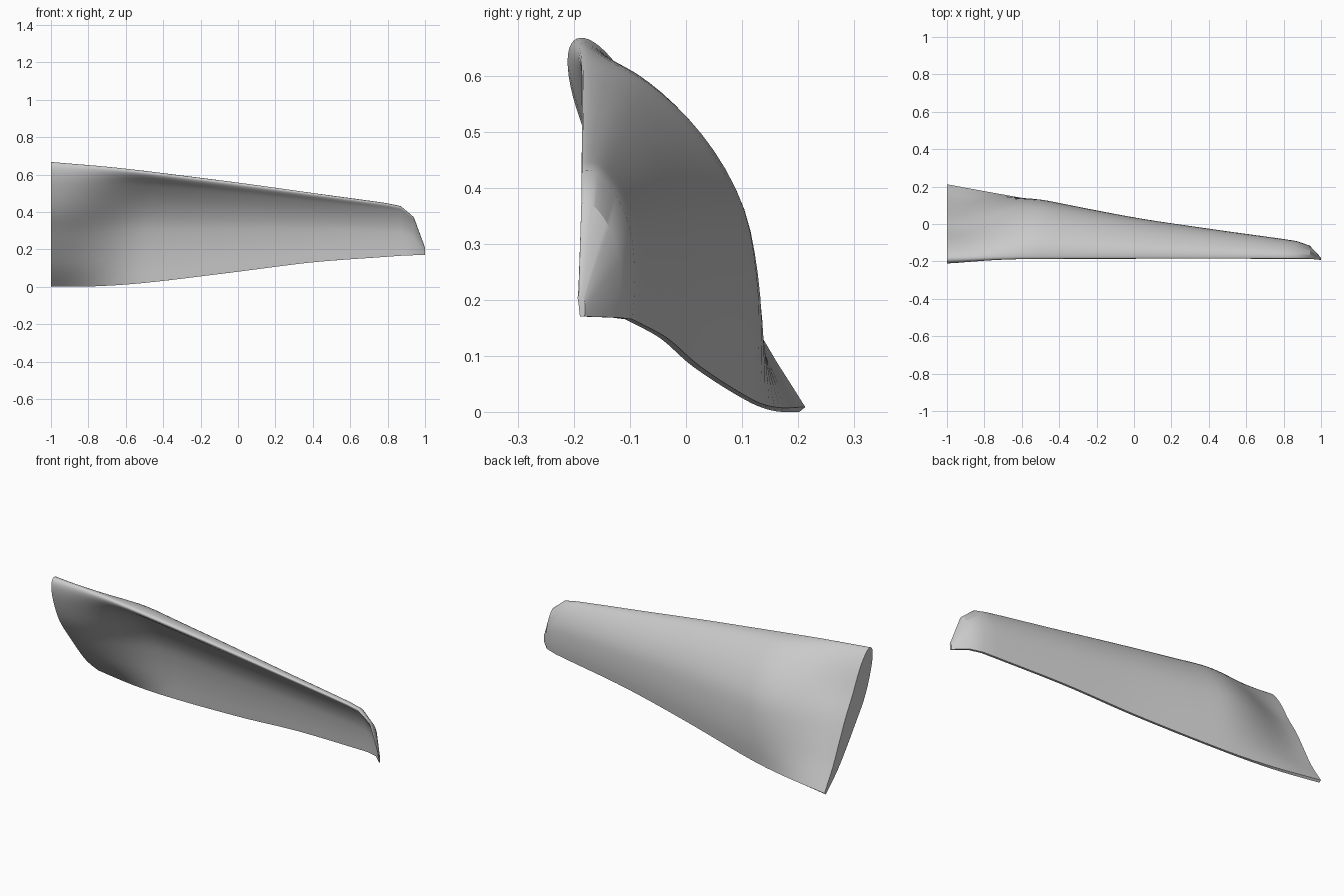
import bpy
import bmesh
import math
from mathutils import Vector

default_cube = bpy.data.objects.get("Cube")
if default_cube:
    bpy.data.objects.remove(default_cube, do_unlink=True)


def smooth_curve(keys, t):
    """Smoothly interpolate rows (position, values...) at position t."""
    def slope(i):
        a, b = keys[max(i - 1, 0)], keys[min(i + 1, len(keys) - 1)]
        return (Vector(b[1:]) - Vector(a[1:])) / (b[0] - a[0])

    i = 0
    while i < len(keys) - 2 and t > keys[i + 1][0]:
        i += 1
    start, end = keys[i], keys[i + 1]
    span = end[0] - start[0]
    k = (t - start[0]) / span
    p, q = Vector(start[1:]), Vector(end[1:])
    ease = k * k * (3 - 2 * k)
    return (p.lerp(q, ease)
            + slope(i) * span * k * (1 - k) ** 2
            - slope(i + 1) * span * k * k * (1 - k))


def indexed(points):
    last = len(points) - 1
    return [(i / last, *p) for i, p in enumerate(points)]


# Camber lines from nose to trailing edge, in unit width and height
root_camber = indexed([(0, 1), (.13, .83), (.27, .65), (.44, .49),
                       (.6, .33), (.78, .16), (1, 0)])
blade_camber = indexed([(0, 1), (.3, .93), (.63, .77), (.86, .58),
                        (.96, .38), (1, .18), (1, 0)])

# Stations: x, nose y, trailing y, nose z, trailing z, half thickness
stations = [
    (-1, -.195, .207, .665, .004, .058),
    (-.75, -.188, .16, .642, .005, .044),
    (-.5, -.186, .115, .612, .02, .032),
    (0, -.185, .02, .55, .08, .026),
    (.4, -.185, -.038, .496, .13, .02),
    (.8, -.185, -.092, .442, .16, .016),
    (.87, -.185, -.102, .428, .165, .014),
    (.94, -.186, -.125, .37, .168, .01),
    (1, -.191, -.185, .208, .17, .004),
]


def thickness(s):
    """Rounded nose, fullest near a third, thin tail."""
    return (2.969 * math.sqrt(s) - 1.26 * s - 3.516 * s ** 2
            + 2.843 * s ** 3 - 1.015 * s ** 4)


def section(x, steps=28):
    nose_y, tail_y, nose_z, tail_z, half = smooth_curve(stations, x)
    blend = min((x + 1) / .55, 1)
    blend = blend * blend * (3 - 2 * blend)

    def camber(s):
        p = smooth_curve(root_camber, s).lerp(smooth_curve(blade_camber, s), blend)
        return Vector((nose_y + (tail_y - nose_y) * p.x,
                       tail_z + (nose_z - tail_z) * p.y))

    back, front = [], []
    for i in range(steps + 1):
        s = 1 - math.cos(math.pi / 2 * i / steps)
        along = (camber(min(s + .01, 1)) - camber(max(s - .01, 0))).normalized()
        normal = Vector((-along.y, along.x))
        offset = normal * (half * thickness(s) + min(half, .006) * s)
        centre = camber(s)
        back.append(centre + offset)
        front.append(centre - offset)
    return [Vector((x, p.x, p.y)) for p in back + front[:0:-1]]


# Blade: smooth loft up to the shoulder, then a faceted tip
shoulder = .8
spans = 36
xs = [-1 + (shoulder + 1) * i / spans for i in range(spans)]
xs += [row[0] for row in stations if row[0] >= shoulder]

bm = bmesh.new()
rings = [[bm.verts.new(p) for p in section(x)] for x in xs]
for a, b in zip(rings, rings[1:]):
    for i in range(len(a)):
        j = (i + 1) % len(a)
        bm.faces.new((a[i], a[j], b[j], b[i]))
bm.faces.new(rings[0])
bm.faces.new(rings[-1])
bmesh.ops.recalc_face_normals(bm, faces=bm.faces)

# Rest the lowest point on the ground
lowest = min(v.co.z for v in bm.verts)
bmesh.ops.translate(bm, verts=bm.verts, vec=(0, 0, -lowest))

mesh = bpy.data.meshes.new("blade")
bm.to_mesh(mesh)
bm.free()
blade = bpy.data.objects.new("blade", mesh)
bpy.context.collection.objects.link(blade)

bpy.ops.object.select_all(action='DESELECT')
blade.select_set(True)
bpy.context.view_layer.objects.active = blade
bpy.ops.object.shade_smooth_by_angle(angle=math.radians(30))
